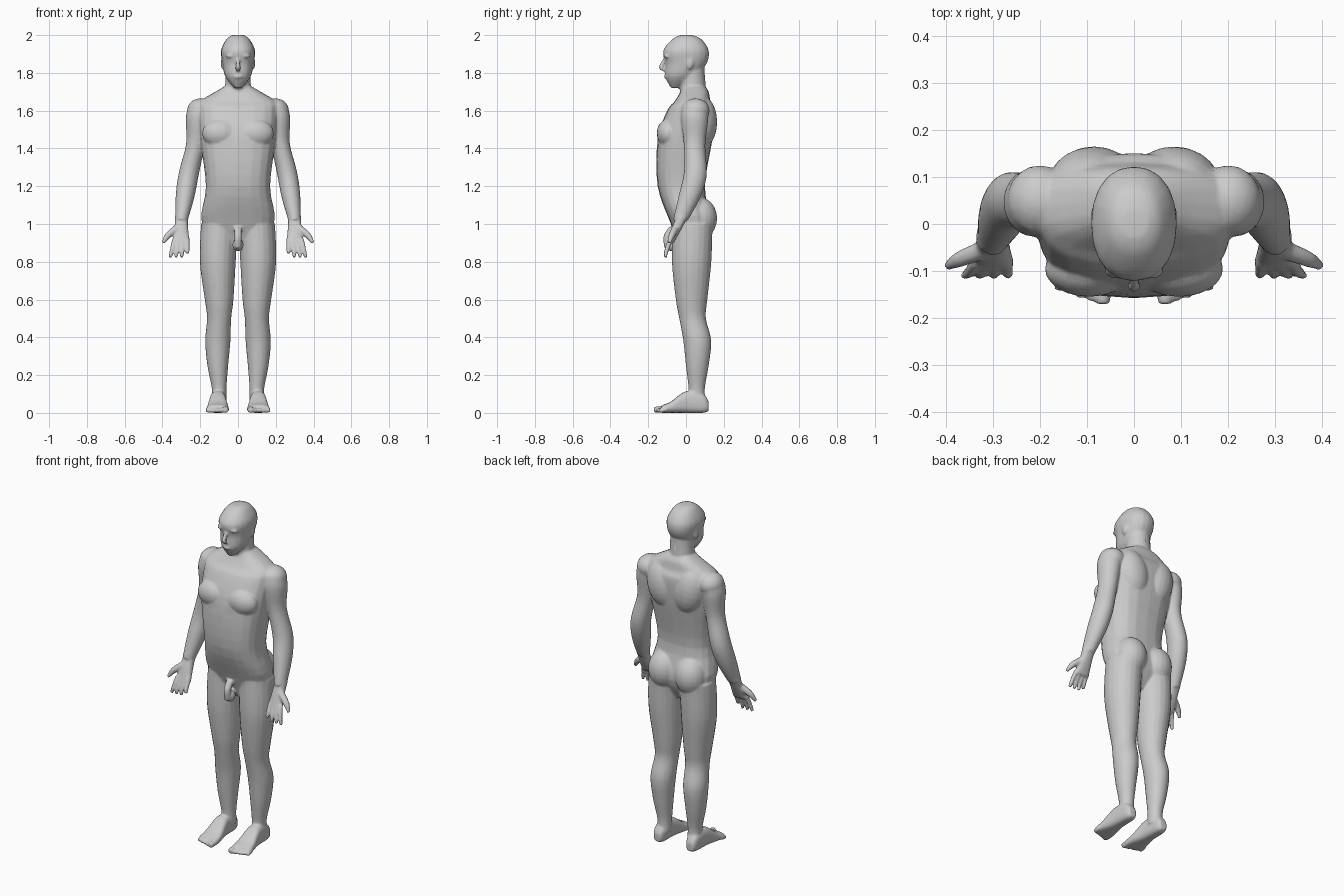
import bpy, bmesh, math
from mathutils import Vector, Matrix

if "Cube" in bpy.data.objects:
    bpy.data.objects.remove(bpy.data.objects["Cube"])

skin = bpy.data.materials.new("plain grey")
skin.use_nodes = True
grey = (0.6, 0.6, 0.6, 1)
skin.diffuse_color = grey
skin.node_tree.nodes["Principled BSDF"].inputs["Base Color"].default_value = grey

bm = bmesh.new()
BOTH = (1, -1)
MIDDLE = (1,)
SEGMENTS = 20


def smooth_path(keys, steps=4):
    """Curve through the key sections, so that few of them are needed."""
    keys = [Vector(key) for key in keys]
    padded = [keys[0], *keys, keys[-1]]
    path = []
    for a, b, c, d in zip(padded, padded[1:], padded[2:], padded[3:]):
        for step in range(steps):
            t = step / steps
            bend = (2 * a - 5 * b + 4 * c - d) * t * t + (3 * b - a - 3 * c + d) * t ** 3
            path.append(b + ((c - a) * t + bend) / 2)
    return path + [keys[-1]]


def circle(power=2):
    """Points of a unit circle, squarer with a higher power."""
    for k in range(SEGMENTS):
        angle = math.tau * k / SEGMENTS
        yield [math.copysign(abs(v) ** (2 / power), v)
               for v in (math.cos(angle), math.sin(angle))]


def bridge(rings):
    """Join rings of points into a closed shell."""
    rows = [[bm.verts.new(point) for point in ring] for ring in rings]
    for low, high in zip(rows, rows[1:]):
        for i in range(SEGMENTS):
            j = (i + 1) % SEGMENTS
            bm.faces.new((low[i], low[j], high[j], high[i]))
    bm.faces.new(rows[0])
    bm.faces.new(rows[-1])


def loft(sides=MIDDLE, centre=0, upright=True, power=2.4, **sections):
    """Sections hold: place along the axis, half width, and the two limits across it."""
    for side in sides:
        rings = []
        for place, width, low, high in smooth_path(sections.values()):
            ring = []
            for c, s in circle(power):
                x = side * (centre + c * width)
                across = (low + high) / 2 + s * (high - low) / 2
                ring.append((x, across, place) if upright else (x, place, across))
            rings.append(ring)
        bridge(rings)


def limb(sides=MIDDLE, depth=1, **joints):
    """Joints hold: x, y, z and radius. Depth stretches the limb front to back."""
    for side in sides:
        path = smooth_path(joints.values())
        spots = [Vector((side * p[0], p[1], p[2])) for p in path]
        along = spots[-1] - spots[0]
        if along.z < 0:
            along.negate()
        turn = Vector((0, 0, 1)).rotation_difference(along)
        bridge([[spot + turn @ Vector((c * p[3], s * p[3] * depth, 0)) for c, s in circle()]
                for spot, p in zip(spots, path)])


def blob(centre, size, sides=MIDDLE, tilt=0):
    """Stretched ball for a muscle or a feature."""
    for side in sides:
        place = Matrix.Translation((side * centre[0], centre[1], centre[2]))
        turn = Matrix.Rotation(side * tilt, 4, "Y")
        bmesh.ops.create_uvsphere(bm, u_segments=SEGMENTS, v_segments=12, radius=1,
                                  matrix=place @ turn @ Matrix.Diagonal((*size, 1)))


# Torso
loft(power=2.6,
     crotch=(.87, .04, -.03, .07),
     hips=(1, .19, -.08, .13),
     belly=(1.2, .17, -.15, .1),
     chest=(1.45, .2, -.15, .14),
     armpits=(1.6, .21, -.1, .15),
     shoulders=(1.65, .2, -.06, .13),
     collar=(1.7, .12, -.03, .12),
     neck_base=(1.73, .07, -.02, .1))

# Chest muscles, shoulder blades, buttocks and shoulder caps
blob((.095, -.095, 1.48), (.095, .06, .075), BOTH)
blob((.085, .085, 1.54), (.095, .08, .14), BOTH, tilt=.2)
blob((.087, .075, 1.03), (.09, .09, .11), BOTH)
blob((.2, .05, 1.6), (.07, .075, .065), BOTH)

# Groin
limb(top=(0, -.07, .98, .02), middle=(0, -.1, .93, .02), end=(0, -.1, .87, .016))
blob((0, -.075, .89), (.03, .03, .035))

# Neck and head
limb(base=(0, .04, 1.64, .07), nape=(0, .03, 1.86, .065))
loft(power=2.2,
     chin=(1.72, .02, -.08, -.03),
     jaw=(1.78, .067, -.11, .05),
     cheeks=(1.85, .083, -.11, .11),
     temples=(1.92, .09, -.12, .12),
     dome=(1.98, .06, -.07, .08),
     crown=(2, .03, -.03, .03))

# Nose, brow, lips and ears
limb(bridge=(0, -.11, 1.88, .008), tip=(0, -.132, 1.83, .013), base=(0, -.115, 1.81, .013))
blob((.035, -.1, 1.89), (.03, .017, .01), BOTH, tilt=.12)
blob((0, -.105, 1.78), (.026, .012, .01))
blob((.083, .02, 1.85), (.008, .02, .03), BOTH)

# Arm and palm
limb(BOTH, depth=1.15,
     shoulder=(.2, .05, 1.62, .06),
     deltoid=(.215, .045, 1.55, .063),
     biceps=(.225, .045, 1.42, .05),
     elbow=(.26, .05, 1.27, .053),
     forearm=(.28, .02, 1.15, .05),
     wrist=(.3, -.03, 1.02, .033))
loft(BOTH, centre=.3,
     wrist=(1.04, .035, -.05, .01),
     heel=(.98, .036, -.075, -.02),
     knuckles=(.9, .046, -.1, -.065))

# Fingers fan out from the knuckles, and the thumb points outward
for finger in range(4):
    root = .27 + .022 * finger
    tip = .267 + .031 * finger
    short = .02 if finger == 0 else 0
    limb(BOTH,
         root=(root, -.08, .92, .013),
         knuckle=((root + tip) / 2, -.1, .87, .012),
         tip=(tip, -.11, .823 + short, .009))
limb(BOTH,
     root=(.32, -.055, .98, .02),
     joint=(.37, -.075, .94, .017),
     tip=(.397, -.09, .9, .009))

# Leg
limb(BOTH, depth=1.1,
     hip=(.1, .035, 1, .096),
     thigh=(.107, .03, .8, .095),
     lower_thigh=(.1, .03, .6, .076),
     knee=(.1, .035, .5, .064),
     calf=(.107, .06, .38, .067),
     shin=(.107, .06, .25, .055),
     ankle=(.1, .057, .13, .039),
     heel=(.1, .06, .06, .04))

# Foot and toes
loft(BOTH, centre=.107, upright=False, power=2.8,
     heel=(.12, .022, .01, .06),
     ankle=(.09, .035, 0, .1),
     instep=(0, .042, 0, .115),
     ball=(-.08, .056, 0, .06),
     toe_roots=(-.13, .06, 0, .04))
for toe in range(5):
    x = .066 + .023 * toe
    reach = .17 - .007 * toe
    size = .012 if toe else .017
    limb(BOTH,
         root=(x, -.1, .02, size),
         joint=(x, .01 - reach, size, size),
         tip=(x, -reach, size, size * .7))

# Fuse everything into one continuous skin
bmesh.ops.recalc_face_normals(bm, faces=bm.faces)
mesh = bpy.data.meshes.new("body")
bm.to_mesh(mesh)
bm.free()
mesh.materials.append(skin)
body = bpy.data.objects.new("body", mesh)
bpy.context.collection.objects.link(body)

fuse = body.modifiers.new("fuse", "REMESH")
fuse.mode = "VOXEL"
fuse.voxel_size = .006
fuse.use_smooth_shade = True
soften = body.modifiers.new("soften", "SMOOTH")
soften.factor = .5
soften.iterations = 5
simplify = body.modifiers.new("simplify", "DECIMATE")
simplify.ratio = .2
